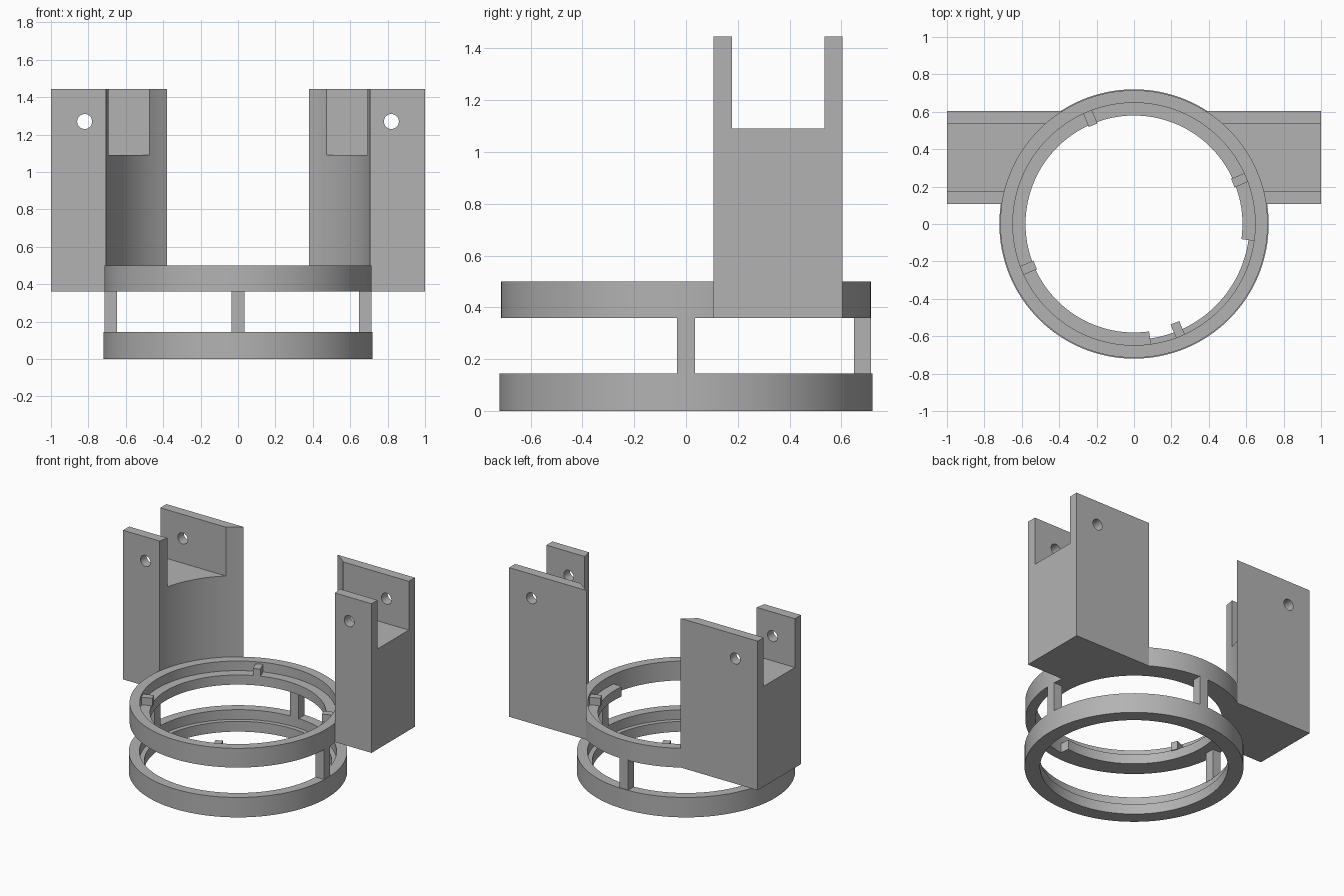
import bpy, bmesh
from math import cos, sin, radians, pi
from mathutils import Matrix

cube = bpy.data.objects.get("Cube")
if cube:
    bpy.data.objects.remove(cube, do_unlink=True)

grey = bpy.data.materials.new("plain grey")
grey.use_nodes = True
GREY = (0.45, 0.45, 0.45, 1)
grey.diffuse_color = GREY
grey.node_tree.nodes["Principled BSDF"].inputs["Base Color"].default_value = GREY


def make(name, bm):
    bmesh.ops.recalc_face_normals(bm, faces=bm.faces)
    mesh = bpy.data.meshes.new(name)
    bm.to_mesh(mesh)
    bm.free()
    mesh.materials.append(grey)
    ob = bpy.data.objects.new(name, mesh)
    bpy.context.collection.objects.link(ob)
    return ob


def box(name, x, y, z, turn=0):
    bm = bmesh.new()
    bmesh.ops.create_cube(bm, size=1)
    for v in bm.verts:
        for i, (lo, hi) in enumerate((x, y, z)):
            v.co[i] = lo if v.co[i] < 0 else hi
    bm.transform(Matrix.Rotation(radians(turn), 4, 'Z'))
    return make(name, bm)


def cylinder(name, r, depth, matrix, segments):
    bm = bmesh.new()
    bmesh.ops.create_cone(bm, cap_ends=True, segments=segments, radius1=r,
                          radius2=r, depth=depth, matrix=matrix)
    return make(name, bm)


def lathe(name, profile, start=0, end=360, steps=128):
    """Sweep a closed (radius, z) profile about the z axis."""
    bm = bmesh.new()
    full = end - start == 360
    rows = []
    for i in range(steps if full else steps + 1):
        a = radians(start + (end - start) * i / steps)
        rows.append([bm.verts.new((r * cos(a), r * sin(a), z)) for r, z in profile])
    n = len(profile)
    for i in range(steps):
        p, q = rows[i], rows[(i + 1) % len(rows)]
        for j in range(n):
            k = (j + 1) % n
            bm.faces.new((p[j], p[k], q[k], q[j]))
    if not full:
        bm.faces.new(rows[0])
        bm.faces.new(rows[-1])
    return make(name, bm)


def smooth(ob):
    bpy.ops.object.select_all(action='DESELECT')
    ob.select_set(True)
    bpy.context.view_layer.objects.active = ob
    bpy.ops.object.shade_smooth_by_angle(angle=radians(30))


# Lower ring with an inner step
smooth(lathe("lower_ring", [(0.72, 0), (0.72, 0.145), (0.65, 0.145),
                            (0.65, 0.075), (0.618, 0.075), (0.618, 0)]))

# Upper ring wall and its interrupted inner ledge
smooth(lathe("upper_ring", [(0.715, 0.36), (0.715, 0.5), (0.648, 0.5), (0.648, 0.36)]))
smooth(lathe("upper_ledge", [(0.66, 0.36), (0.66, 0.43), (0.58, 0.43), (0.58, 0.36)],
             -8, 278, 104))

# Stop tabs around the ledge
for i in range(4):
    box(f"stop_tab_{i + 1}", (0.572, 0.66), (-0.025, 0.025), (0.425, 0.485), 22.5 + 90 * i)

# Posts joining the rings
for side, turn in (("left", 0), ("back", 90), ("right", 180)):
    box(f"{side}_post", (0.648, 0.715), (-0.035, 0.035), (0.14, 0.365), turn)

# Forked tower: block cut by the ring bore, the fork slot and the pin hole
tower = box("towers", (0.3, 1), (0.107, 0.605), (0.36, 1.445))
cutters = [
    cylinder("bore_cutter", 0.714, 3, Matrix.Translation((0, 0, 1)), 128),
    box("slot_cutter", (0, 2), (0.177, 0.535), (1.09, 2)),
    cylinder("pin_cutter", 0.04, 2,
             Matrix.Translation((0.82, 0.3, 1.27)) @ Matrix.Rotation(pi / 2, 4, 'X'), 32),
]
for cutter in cutters:
    cutter.hide_render = True
    mod = tower.modifiers.new(cutter.name, 'BOOLEAN')
    mod.operation = 'DIFFERENCE'
    mod.solver = 'EXACT'
    mod.object = cutter
mirror = tower.modifiers.new("mirror", 'MIRROR')
mirror.use_clip = False
mirror.use_mirror_merge = False

# Bake the cuts, then drop the cutters
bpy.context.view_layer.update()
graph = bpy.context.evaluated_depsgraph_get()
baked = bpy.data.meshes.new_from_object(tower.evaluated_get(graph))
tower.modifiers.clear()
tower.data = baked
for cutter in cutters:
    bpy.data.objects.remove(cutter, do_unlink=True)
smooth(tower)
